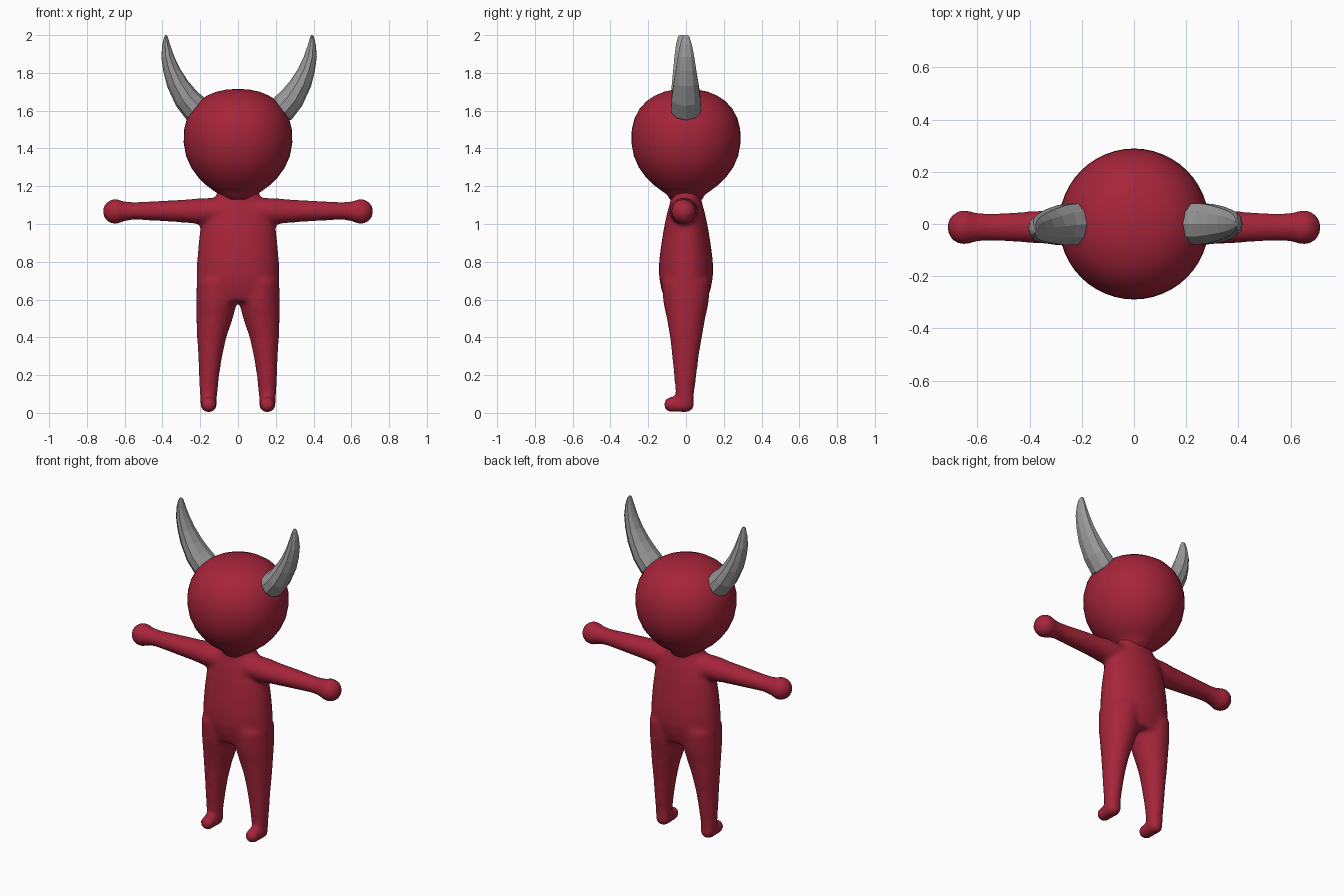
import bpy, bmesh, math
from mathutils import Vector

if "Cube" in bpy.data.objects:
    bpy.data.objects.remove(bpy.data.objects["Cube"])


def material(name, color):
    m = bpy.data.materials.new(name)
    m.use_nodes = True
    m.diffuse_color = (*color, 1)
    m.node_tree.nodes["Principled BSDF"].inputs["Base Color"].default_value = (*color, 1)
    return m


RED = material("crimson skin", (0.38, 0.018, 0.042))
GREY = material("grey horn", (0.32, 0.32, 0.32))


def loft(bm, sections, sides):
    """Closed tube through (centre, u radius vector, v radius vector) rings."""
    rings = []
    for c, u, v in sections:
        c, u, v = Vector(c), Vector(u), Vector(v)
        angles = [2 * math.pi * i / sides for i in range(sides)]
        rings.append([bm.verts.new(c + u * math.cos(a) + v * math.sin(a)) for a in angles])
    for a, b in zip(rings, rings[1:]):
        for i in range(sides):
            j = (i + 1) % sides
            bm.faces.new((a[i], a[j], b[j], b[i]))
    bm.faces.new(rings[0][::-1])
    bm.faces.new(rings[-1])


def upright(x, y, z, rx, ry):
    return ((x, y, z), (rx, 0, 0), (0, ry, 0))


def ball(bm, centre, radii):
    verts = bmesh.ops.create_uvsphere(bm, u_segments=24, v_segments=16, radius=1)["verts"]
    for v in verts:
        v.co = Vector(centre) + Vector([a * b for a, b in zip(v.co, radii)])


def finish(bm, name, mat, smooth):
    bmesh.ops.recalc_face_normals(bm, faces=bm.faces)
    mesh = bpy.data.meshes.new(name)
    bm.to_mesh(mesh)
    bm.free()
    mesh.materials.append(mat)
    for p in mesh.polygons:
        p.use_smooth = smooth
    obj = bpy.data.objects.new(name, mesh)
    bpy.context.collection.objects.link(obj)
    return obj


# Body: torso, arms, legs and feet fused into one soft skin
bm = bmesh.new()
torso = [(0.59, 0.212, 0.11), (0.66, 0.22, 0.132), (0.72, 0.22, 0.143),
         (0.8, 0.217, 0.143), (0.88, 0.211, 0.133), (0.98, 0.2, 0.117),
         (1.06, 0.18, 0.1), (1.11, 0.145, 0.086), (1.15, 0.115, 0.077), (1.18, 0.11, 0.075)]
loft(bm, [upright(0, 0, z, rx, ry) for z, rx, ry in torso], 32)

leg = [(0.02, 0.155, -0.002, 0.028, 0.028), (0.045, 0.156, -0.003, 0.044, 0.044),
       (0.1, 0.156, -0.006, 0.047, 0.049), (0.2, 0.153, -0.004, 0.054, 0.06),
       (0.3, 0.147, -0.003, 0.064, 0.071), (0.4, 0.139, 0, 0.078, 0.085),
       (0.5, 0.124, 0, 0.097, 0.102), (0.58, 0.114, 0, 0.108, 0.12),
       (0.7, 0.11, 0, 0.109, 0.13)]
arm = [(0, 1.07, 0.07, 0.075), (0.2, 1.068, 0.07, 0.075), (0.27, 1.068, 0.062, 0.068),
       (0.38, 1.069, 0.056, 0.062), (0.48, 1.069, 0.05, 0.056),
       (0.55, 1.069, 0.046, 0.052), (0.6, 1.067, 0.052, 0.056), (0.65, 1.066, 0.055, 0.058)]
for s in (-1, 1):
    loft(bm, [upright(s * x, y, z, rx, ry) for z, x, y, rx, ry in leg], 24)
    loft(bm, [((s * x, -0.012, z), (0, 0, rz), (0, ry, 0)) for x, z, rz, ry in arm], 24)
    ball(bm, (s * 0.65, -0.013, 1.066), (0.067, 0.067, 0.067))
    # foot: short forward tube with a rounded toe
    loft(bm, [((s * 0.155, y, 0.044), (0.041, 0, 0), (0, 0, 0.041)) for y in (0.0, -0.08)], 24)
    ball(bm, (s * 0.155, -0.078, 0.044), (0.042, 0.042, 0.042))
    ball(bm, (s * 0.155, -0.003, 0.046), (0.046, 0.048, 0.045))
body = finish(bm, "body", RED, True)
remesh = body.modifiers.new("fuse", 'REMESH')
remesh.mode = 'VOXEL'
remesh.voxel_size = 0.012
remesh.use_smooth_shade = True
soften = body.modifiers.new("soften", 'SMOOTH')
soften.factor = 0.5
soften.iterations = 12

# Head: broad round crown narrowing to the neck
bm = bmesh.new()
head = [(1.13, 0.085), (1.155, 0.1), (1.18, 0.135), (1.21, 0.175), (1.25, 0.214),
        (1.3, 0.25), (1.36, 0.276), (1.43, 0.289), (1.5, 0.287), (1.56, 0.272),
        (1.61, 0.245), (1.65, 0.209), (1.68, 0.164), (1.7, 0.116), (1.711, 0.064),
        (1.715, 0.01)]
loft(bm, [upright(0, 0, z, r * 0.995, r) for z, r in head], 48)
finish(bm, "head", RED, True)

# Horns: faceted, curving outward then up; each defined by outer and inner edge
horn = [((0.225, 1.535), (0.15, 1.63), 0.07), ((0.275, 1.553), (0.185, 1.672), 0.083),
        ((0.33, 1.625), (0.222, 1.705), 0.081), ((0.378, 1.73), (0.265, 1.755), 0.069),
        ((0.398, 1.81), (0.308, 1.82), 0.057), ((0.408, 1.885), (0.339, 1.885), 0.046),
        ((0.403, 1.95), (0.36, 1.945), 0.033), ((0.393, 1.99), (0.373, 1.988), 0.02),
        ((0.386, 2.0), (0.378, 2.0), 0.01)]
for s, side, lean, shift in ((-1, "right", -0.025, -0.002), (1, "left", 0.0, 0.009)):
    bm = bmesh.new()
    sections = []
    for outer, inner, ry in horn:
        o, i = Vector((outer[0], 0, outer[1])), Vector((inner[0], 0, inner[1]))
        c, u = (o + i) / 2, (o - i) / 2
        t = max(0, (c.z - 1.6) / 0.4)
        sections.append(((s * (c.x + shift), lean * t, c.z), (s * u.x, 0, u.z), (0, ry, 0)))
    loft(bm, sections, 10)
    finish(bm, side + "_horn", GREY, False)
